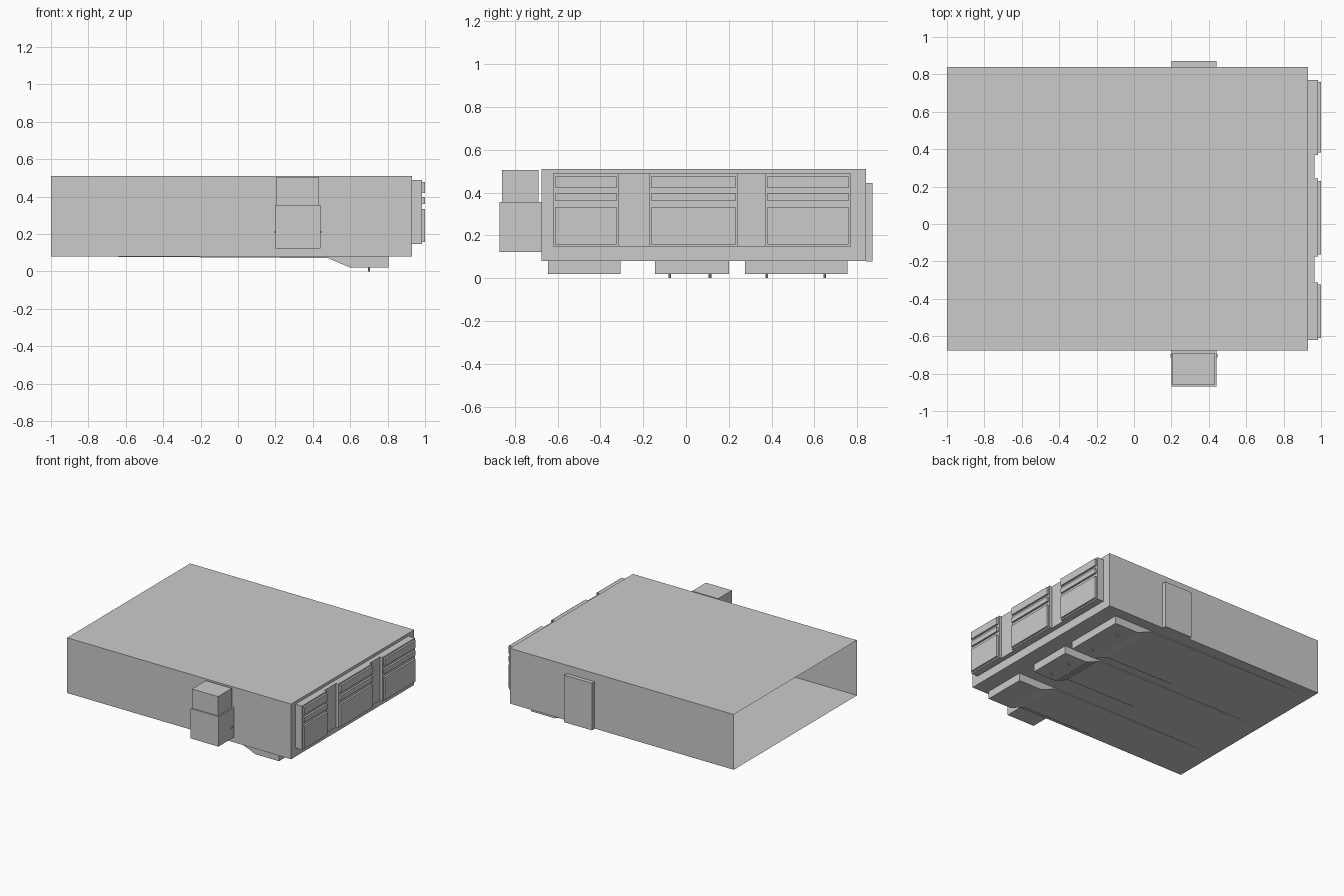
import bpy, bmesh, math

if "Cube" in bpy.data.objects:
    bpy.data.objects.remove(bpy.data.objects["Cube"])

grey = bpy.data.materials.new("plain_grey")
grey.diffuse_color = (0.6, 0.6, 0.6, 1)
grey.use_nodes = True
grey.node_tree.nodes["Principled BSDF"].inputs["Base Color"].default_value = grey.diffuse_color


def finish(name, bm):
    bmesh.ops.recalc_face_normals(bm, faces=bm.faces)
    mesh = bpy.data.meshes.new(name)
    bm.to_mesh(mesh)
    bm.free()
    mesh.materials.append(grey)
    obj = bpy.data.objects.new(name, mesh)
    bpy.context.collection.objects.link(obj)
    return obj


def box(name, x, y, z, open_left=False):
    bm = bmesh.new()
    bmesh.ops.create_cube(bm, size=1)
    for v in bm.verts:
        v.co = [(r[0] + r[1]) / 2 + c * (r[1] - r[0]) for r, c in zip((x, y, z), v.co)]
    bmesh.ops.recalc_face_normals(bm, faces=bm.faces)
    if open_left:
        end = [f for f in bm.faces if f.normal.x < -0.9]
        bmesh.ops.delete(bm, geom=end, context='FACES_ONLY')
    return finish(name, bm)


def extrude_y(name, profile, y0, y1):
    # closed x-z profile swept along y
    bm = bmesh.new()
    face = bm.faces.new([bm.verts.new((x, y0, z)) for x, z in profile])
    moved = bmesh.ops.extrude_face_region(bm, geom=[face])["geom"]
    bmesh.ops.translate(bm, vec=(0, y1 - y0, 0),
                        verts=[v for v in moved if isinstance(v, bmesh.types.BMVert)])
    return finish(name, bm)


def pin(name, x, y, z0, z1, r):
    bm = bmesh.new()
    bmesh.ops.create_cone(bm, cap_ends=True, segments=10, radius1=r, radius2=r, depth=z1 - z0)
    bmesh.ops.translate(bm, vec=(x, y, (z0 + z1) / 2), verts=bm.verts)
    return finish(name, bm)


# Main hull, open at the left end
box("hull", (-1, 0.93), (-0.675, 0.84), (0.08, 0.51), open_left=True)

# Right end: backing panel, three bays, three slabs on each bay
box("end_panel", (0.93, 0.965), (-0.62, 0.77), (0.147, 0.488))
bays = [(-0.62, -0.313), (-0.173, 0.242), (0.37, 0.77)]
for i, (a, b) in enumerate(bays, 1):
    box(f"bay_{i}", (0.965, 0.985), (a, b), (0.147, 0.488))
    for j, z in enumerate([(0.157, 0.332), (0.36, 0.397), (0.42, 0.477)], 1):
        box(f"bay_{i}_slab_{j}", (0.985, 1.0), (a + 0.011, b - 0.011), z)

# Side boxes, handles and the rear side door
box("side_box_lower", (0.2, 0.44), (-0.87, -0.675), (0.122, 0.355))
box("side_box_upper", (0.207, 0.43), (-0.86, -0.69), (0.355, 0.505))
for name, x in (("handle_left", (0.195, 0.2)), ("handle_right", (0.44, 0.447))):
    box(name, x, (-0.715, -0.695), (0.205, 0.215))
box("side_door", (0.2, 0.44), (0.84, 0.872), (0.078, 0.445))

# Underside runners: long shallow wedge, ramp and flat pad
head = [(-0.98, 0.08), (0.48, 0.071)]
tail = [(0.6, 0.02), (0.805, 0.02), (0.805, 0.08)]
steps = []
for i in range(4):
    x, z = 0.48 + 0.03 * i, 0.071 - 0.0128 * i
    steps += [(x + 0.03, z - 0.004), (x + 0.03, z - 0.0128)]
ramp = head + tail
stepped = head + steps[:-1] + tail
for i, (y0, y1, prof) in enumerate([(-0.645, -0.305, ramp), (-0.145, 0.2, stepped),
                                    (0.275, 0.755, ramp)], 1):
    extrude_y(f"runner_{i}", prof, y0, y1)

# Pins under the pads
for i, y in enumerate((-0.075, 0.112, 0.378, 0.647), 1):
    pin(f"pin_{i}", 0.70, y, 0.0, 0.03, 0.006)
